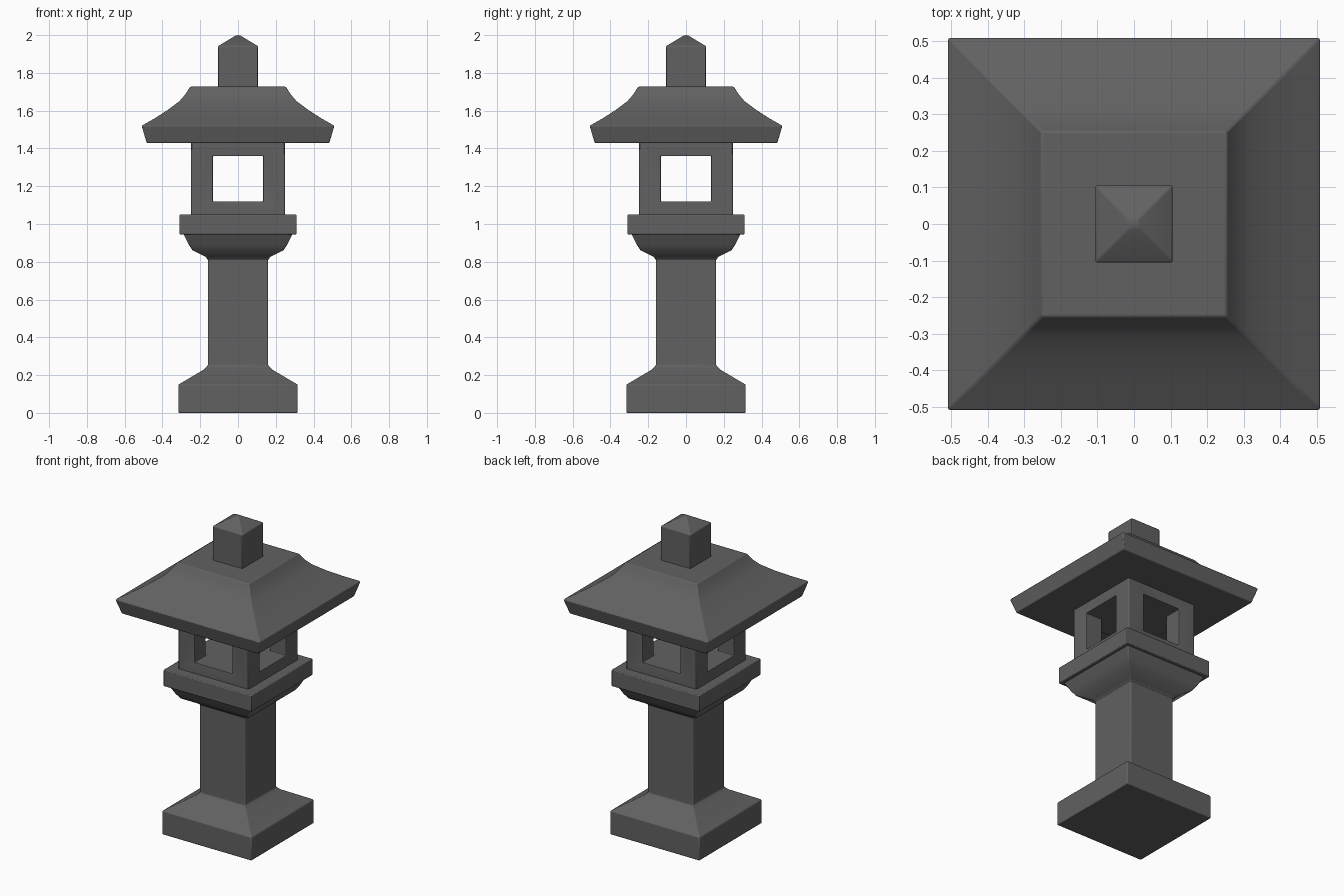
import bpy
import bmesh
import math

cube = bpy.data.objects.get("Cube")
if cube:
    bpy.data.objects.remove(cube, do_unlink=True)

# Single weathered stone colour
stone = bpy.data.materials.new("dark_grey_stone")
stone.use_nodes = True
colour = (0.12, 0.12, 0.12, 1)
stone.diffuse_color = colour
bsdf = stone.node_tree.nodes["Principled BSDF"]
bsdf.inputs["Base Color"].default_value = colour
bsdf.inputs["Roughness"].default_value = 0.9


def square_loft(name, profile):
    """Stack square rings of (half width, height); half width 0 makes an apex."""
    bm = bmesh.new()
    rings = []
    for half, z in profile:
        if half == 0:
            rings.append([bm.verts.new((0, 0, z))] * 4)
        else:
            rings.append([bm.verts.new((sx * half, sy * half, z))
                          for sx, sy in ((-1, -1), (1, -1), (1, 1), (-1, 1))])
    bm.faces.new(rings[0][::-1])
    for low, high in zip(rings, rings[1:]):
        for i in range(4):
            j = (i + 1) % 4
            corners = [low[i], low[j], high[j]]
            if high[i] is not high[j]:
                corners.append(high[i])
            bm.faces.new(corners)
    if profile[-1][0] > 0:
        bm.faces.new(rings[-1])
    mesh = bpy.data.meshes.new(name)
    bm.to_mesh(mesh)
    bm.free()
    obj = bpy.data.objects.new(name, mesh)
    bpy.context.collection.objects.link(obj)
    mesh.materials.append(stone)
    return obj


def finish(obj, width=0.005):
    """Soften the worn stone edges and shade smoothly."""
    bpy.ops.object.select_all(action='DESELECT')
    obj.select_set(True)
    bpy.context.view_layer.objects.active = obj
    bpy.ops.object.shade_smooth_by_angle(angle=math.radians(30))
    bevel = obj.modifiers.new("worn_edges", 'BEVEL')
    bevel.width = width
    bevel.segments = 2
    bevel.limit_method = 'ANGLE'
    bevel.angle_limit = math.radians(35)


# Foot, shaft and flared neck
finish(square_loft("base_and_shaft", [
    (0.315, 0), (0.315, 0.15), (0.18, 0.23), (0.16, 0.25),
    (0.16, 0.81), (0.17, 0.825), (0.24, 0.86), (0.26, 0.89), (0.29, 0.95)]))

# Platform under the light chamber
finish(square_loft("platform", [(0.31, 0.945), (0.31, 1.05)]))

# Light chamber, pierced by a window tunnel along each axis
chamber = square_loft("light_chamber", [(0.248, 1.045), (0.248, 1.435)])
for name, size in (("window_cutter_x", (1, 0.265, 0.24)),
                   ("window_cutter_y", (0.265, 1, 0.24))):
    bpy.ops.mesh.primitive_cube_add(size=1, location=(0, 0, 1.24))
    cutter = bpy.context.object
    cutter.name = name
    cutter.scale = size
    cutter.hide_render = True
    cutter.hide_viewport = True
    cutter.display_type = 'WIRE'
    cut = chamber.modifiers.new(name, 'BOOLEAN')
    cut.operation = 'DIFFERENCE'
    cut.solver = 'EXACT'
    cut.object = cutter
finish(chamber)

# Curved hipped roof
finish(square_loft("roof", [
    (0.483, 1.428), (0.51, 1.52), (0.44, 1.56), (0.37, 1.605),
    (0.31, 1.65), (0.28, 1.685), (0.253, 1.727)]))

# Finial with a pyramid tip
finish(square_loft("finial", [(0.105, 1.72), (0.105, 1.942), (0.015, 1.996), (0, 2.0)]), 0.004)
